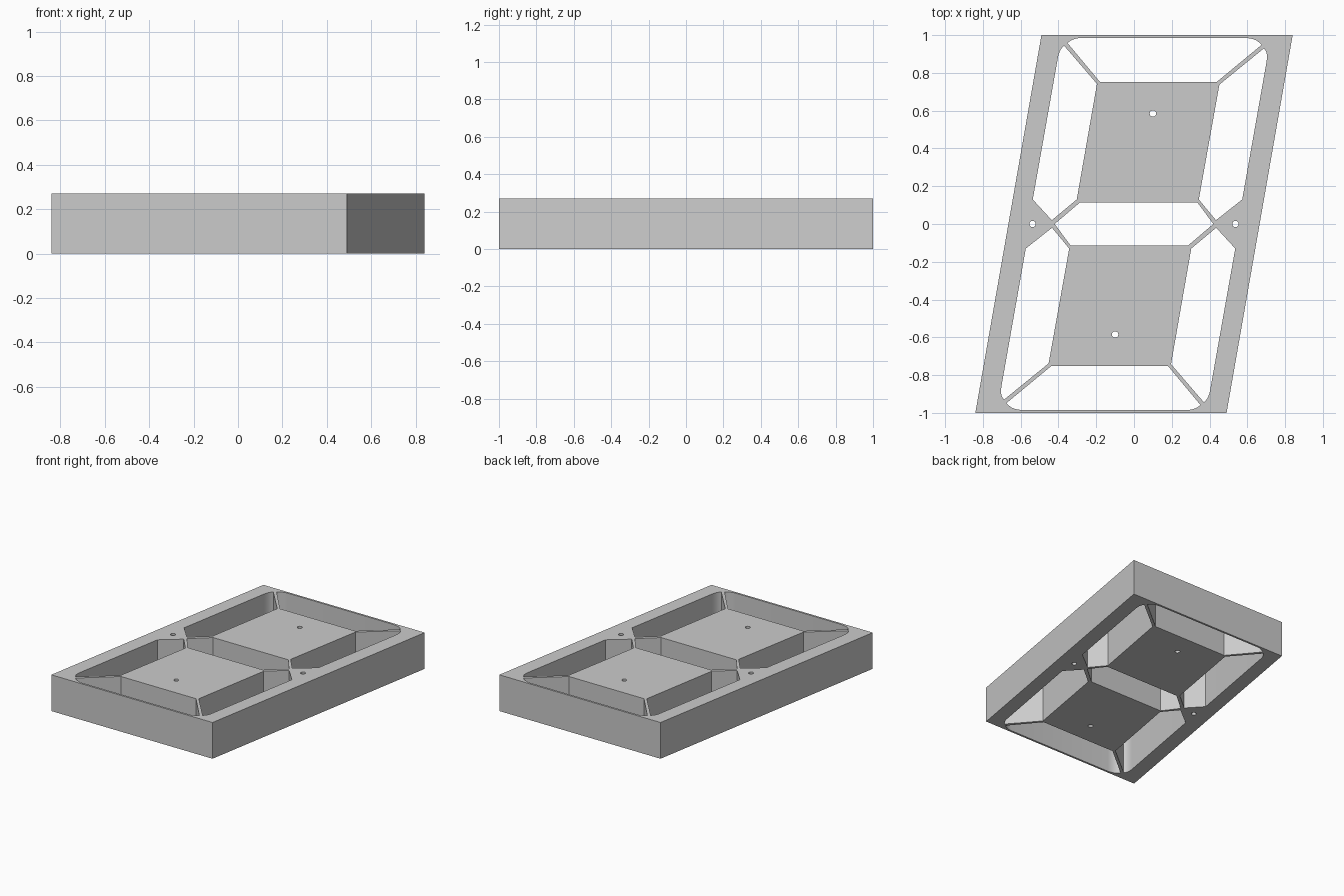
import bpy, bmesh, math
from mathutils import Vector

HEIGHT = 0.27

cube = bpy.data.objects.get("Cube")
if cube:
    bpy.data.objects.remove(cube, do_unlink=True)

# Single plain grey
grey = bpy.data.materials.new("plain grey")
grey.use_nodes = True
colour = (0.6, 0.6, 0.6, 1)
grey.diffuse_color = colour
grey.node_tree.nodes["Principled BSDF"].inputs["Base Color"].default_value = colour


def turned(loop):
    """The same outline turned half a revolution about the centre."""
    return [(-x, -y) for x, y in loop]


def rounded(start, corner, end, steps=5):
    """Points of a smooth curve from start to end, pulled toward corner."""
    a, c, b = Vector(start), Vector(corner), Vector(end)
    ts = [i / steps for i in range(steps + 1)]
    return [tuple(a * (1 - t) ** 2 + c * 2 * t * (1 - t) + b * t * t) for t in ts]


def circle(x, y, radius=0.017, sides=20):
    angles = [math.tau * i / sides for i in range(sides)]
    return [(x + radius * math.cos(a), y + radius * math.sin(a)) for a in angles]


# Slanted outer frame
outer_half = [(-0.49, 1), (0.84, 1)]
outline = outer_half + turned(outer_half)

# Top bar opening, with rounded outer corners
top_bar = ([(-0.18, 0.752), (0.438, 0.752)]
           + rounded((0.675, 0.948), (0.65, 0.983), (0.59, 0.985))
           + rounded((-0.28, 0.985), (-0.325, 0.983), (-0.352, 0.958)))

# Upper left upright opening
upper_left = ([(-0.435, 0.02), (-0.536, 0.13)]
              + rounded((-0.403, 0.88), (-0.395, 0.925), (-0.37, 0.944))
              + [(-0.196, 0.742), (-0.303, 0.13)])

# Upper right upright opening
upper_right = ([(0.434, 0.02), (0.343, 0.13), (0.452, 0.738)]
               + rounded((0.688, 0.93), (0.71, 0.91), (0.702, 0.86))
               + [(0.573, 0.13)])

# Middle bar opening
middle_half = [(-0.42, 0), (-0.285, 0.115), (0.335, 0.115)]
middle_bar = middle_half + turned(middle_half)

# Small pin holes in the plates and in the side frame
pin_holes = [circle(0.1, 0.585), circle(0.537, 0)]

loops = [outline, middle_bar]
for loop in [top_bar, upper_left, upper_right] + pin_holes:
    loops += [loop, turned(loop)]

# Fill the flat profile around its openings, then raise it into a block
bm = bmesh.new()
edges = []
for loop in loops:
    verts = [bm.verts.new((x, y, 0)) for x, y in loop]
    edges += [bm.edges.new((v, verts[i - 1])) for i, v in enumerate(verts)]
bmesh.ops.triangle_fill(bm, edges=edges, use_beauty=True, normal=(0, 0, 1))
raised = bmesh.ops.extrude_face_region(bm, geom=bm.faces[:], use_keep_orig=True)
top_verts = [g for g in raised["geom"] if isinstance(g, bmesh.types.BMVert)]
bmesh.ops.translate(bm, verts=top_verts, vec=(0, 0, HEIGHT))
bmesh.ops.recalc_face_normals(bm, faces=bm.faces[:])

mesh = bpy.data.meshes.new("segment_housing")
bm.to_mesh(mesh)
bm.free()
mesh.materials.append(grey)
housing = bpy.data.objects.new("segment_housing", mesh)
bpy.context.collection.objects.link(housing)

# Smooth the rounded corners and pin holes, keep the edges crisp
bpy.ops.object.select_all(action="DESELECT")
housing.select_set(True)
bpy.context.view_layer.objects.active = housing
bpy.ops.object.shade_smooth_by_angle(angle=math.radians(30))
